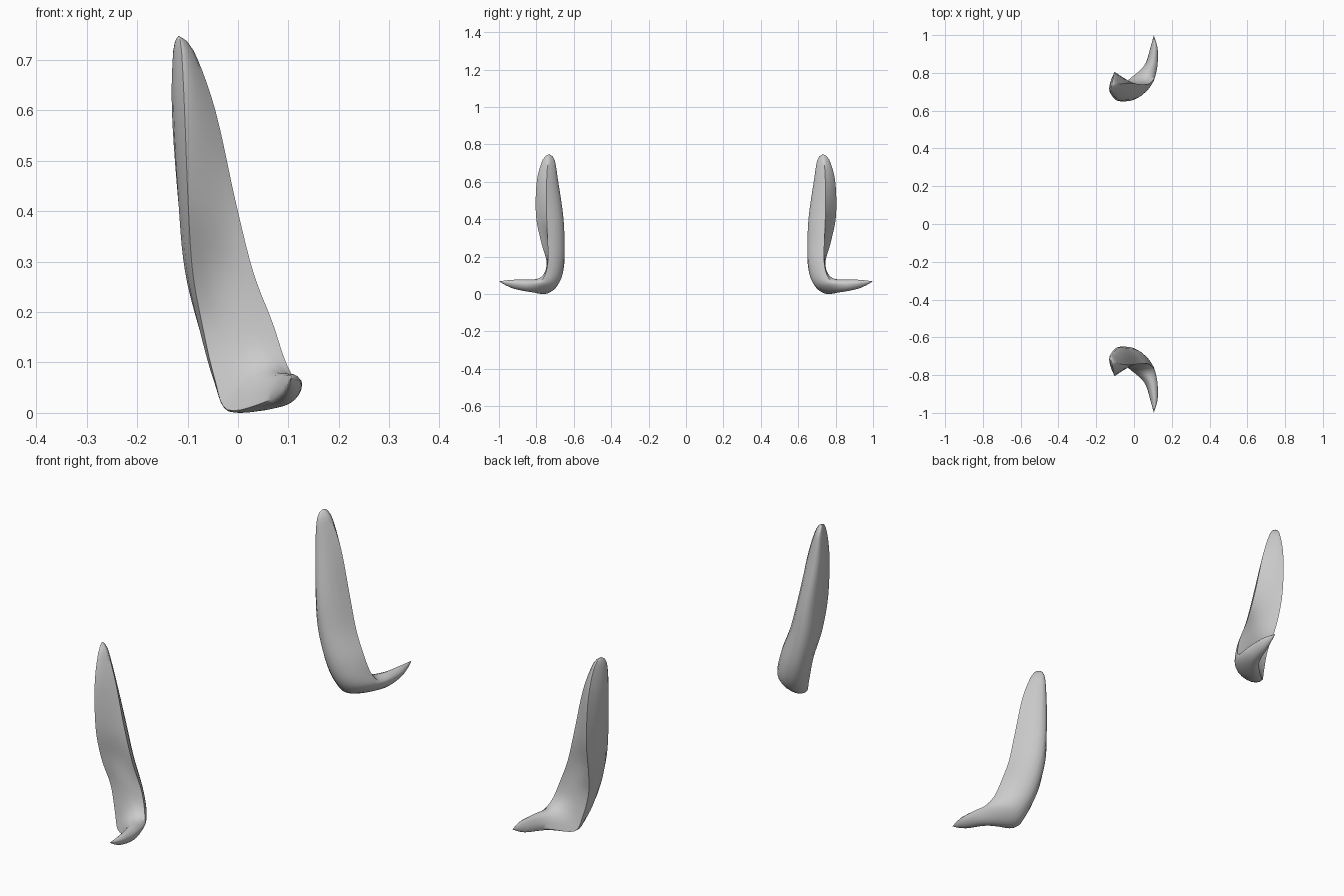
import bpy, bmesh, math
from mathutils import Vector

if "Cube" in bpy.data.objects:
    bpy.data.objects.remove(bpy.data.objects["Cube"])

# Cross-sections from blade tip to foot tip: (left edge, convex belly, right edge, hollow)
TIP, TOE = (-.118, .732, .748), (.105, 1.0, .068)
SECTIONS = [
    [TIP] * 4,
    [(-.112, .766, .718), (-.126, .705, .718), (-.088, .738, .718), (-.10, .758, .718)],
    [(-.106, .798, .60), (-.122, .687, .60), (-.045, .745, .60), (-.078, .779, .60)],
    [(-.099, .802, .42), (-.10, .66, .42), (-.005, .745, .42), (-.052, .772, .42)],
    [(-.09, .775, .28), (-.075, .65, .28), (.03, .74, .28), (-.03, .745, .28)],
    [(-.07, .745, .17), (-.03, .652, .15), (.068, .738, .18), (0, .743, .185)],
    [(-.047, .75, .07), (.01, .678, .06), (.093, .752, .105), (.025, .755, .115)],
    [(-.021, .77, .006), (.044, .73, .02), (.113, .785, .066), (.05, .787, .078)],
    [(.055, .84, .022), (.10, .83, .018), (.123, .85, .064), (.085, .845, .074)],
    [(.087, .935, .044), (.108, .93, .034), (.125, .93, .063), (.105, .93, .075)],
    [TOE] * 4,
]
STEPS, ARC = 5, 10


def spline(p0, p1, p2, p3, t):
    return 0.5 * (2 * p1 + (p2 - p0) * t + (2 * p0 - 5 * p1 + 4 * p2 - p3) * t * t
                  + (3 * p1 - p0 - 3 * p2 + p3) * t ** 3)


def ring(left, belly, right, hollow):
    """Crescent outline: rounded belly on one side, shallow hollow on the other."""
    mid = (left + right) / 2
    pts = []
    for i in range(ARC + 1):
        a = math.pi * i / ARC
        pts.append(mid + (left - mid) * math.cos(a) + (belly - mid) * math.sin(a))
    for i in range(1, 6):
        s = 1 - i / 3
        pts.append(mid + (right - mid) * s + (hollow - mid) * (1 - s * s))
    return pts


# Smoothly interpolate the sections along the curved spine
rows = [[Vector(p) for p in s] for s in SECTIONS]
n = len(rows)
rings = []
for i in range(n - 1):
    for k in range(STEPS):
        t = k / STEPS
        if i == 0:
            t = t * t          # rounded blade tip
        if i == n - 2:
            t = 1 - (1 - t) ** 2   # rounded foot tip
        q = [spline(rows[max(i - 1, 0)][j], rows[i][j], rows[i + 1][j],
                    rows[min(i + 2, n - 1)][j], t) for j in range(4)]
        if i or k:
            rings.append(ring(*q))

# Skin the rings and close both tips
bm = bmesh.new()
loops = [[bm.verts.new(p) for p in r] for r in rings]
m = len(loops[0])
for a, b in zip(loops, loops[1:]):
    for j in range(m):
        bm.faces.new((a[j], a[(j + 1) % m], b[(j + 1) % m], b[j]))
for loop, tip in ((loops[0], TIP), (loops[-1], TOE)):
    v = bm.verts.new(tip)
    for j in range(m):
        bm.faces.new((loop[j], loop[(j + 1) % m], v))
low = min(v.co.z for v in bm.verts)
bmesh.ops.translate(bm, verts=bm.verts, vec=(0, 0, -low))
bmesh.ops.recalc_face_normals(bm, faces=bm.faces)
mesh = bpy.data.meshes.new("curved_blades")
bm.to_mesh(mesh)
bm.free()
blades = bpy.data.objects.new("curved_blades", mesh)
bpy.context.collection.objects.link(blades)

# Matching blade on the opposite side
mirror = blades.modifiers.new("mirror", 'MIRROR')
mirror.use_axis = (False, True, False)
mirror.use_mirror_merge = False

bpy.context.view_layer.objects.active = blades
blades.select_set(True)
bpy.ops.object.shade_smooth_by_angle(angle=math.radians(60))
